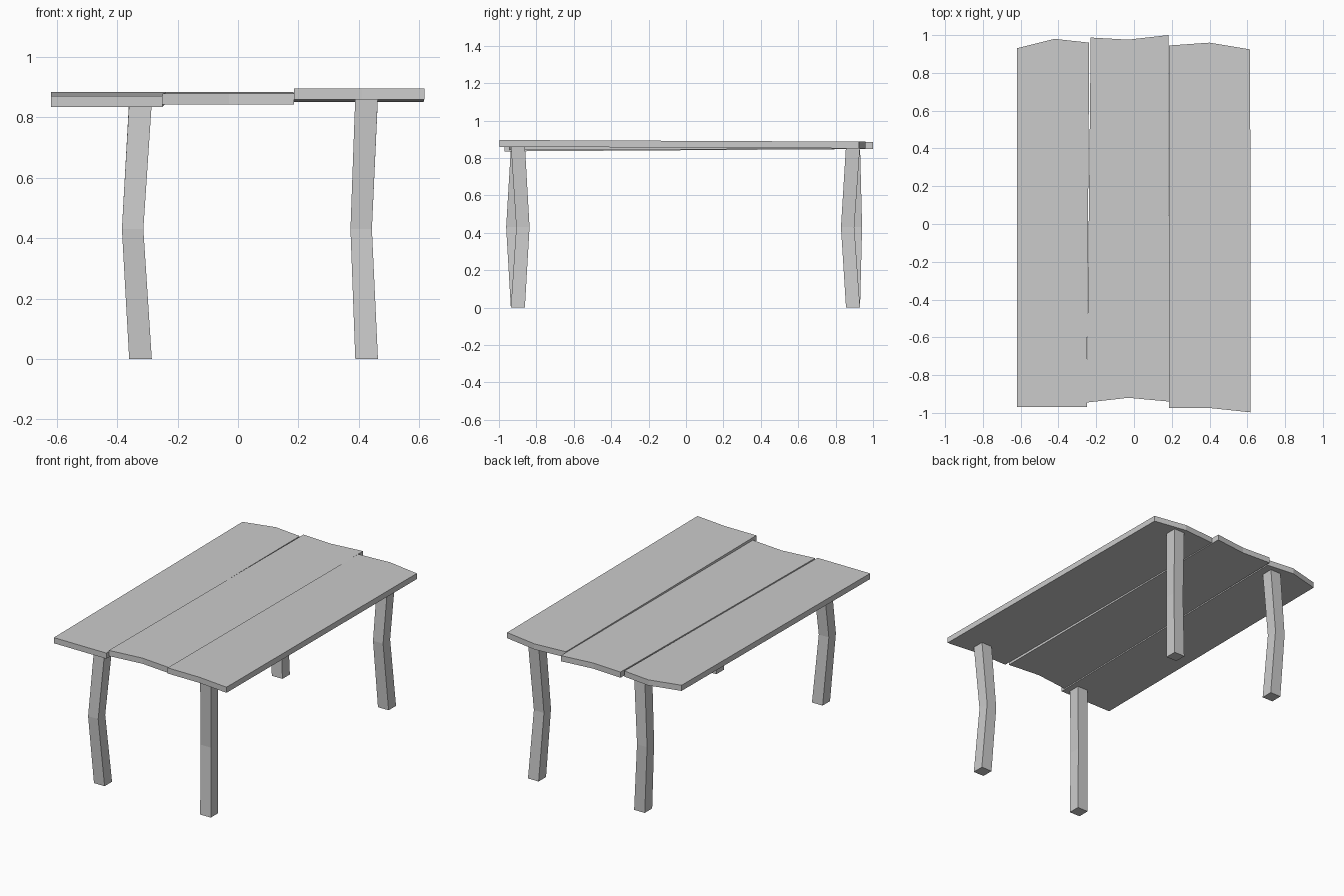
import bpy
import bmesh

cube = bpy.data.objects.get("Cube")
if cube:
    bpy.data.objects.remove(cube, do_unlink=True)

GREY = (0.6, 0.6, 0.6, 1)
mat = bpy.data.materials.new("plain grey")
mat.use_nodes = True
mat.diffuse_color = GREY
mat.node_tree.nodes["Principled BSDF"].inputs["Base Color"].default_value = GREY


def loft(name, rings):
    """Join matching rings of points into a closed solid."""
    bm = bmesh.new()
    loops = [[bm.verts.new(p) for p in ring] for ring in rings]
    n = len(loops[0])
    for low, high in zip(loops, loops[1:]):
        for i in range(n):
            j = (i + 1) % n
            bm.faces.new((low[i], low[j], high[j], high[i]))
    bm.faces.new(loops[0][::-1])
    bm.faces.new(loops[-1])
    bmesh.ops.recalc_face_normals(bm, faces=bm.faces)
    mesh = bpy.data.meshes.new(name)
    bm.to_mesh(mesh)
    bm.free()
    mesh.materials.append(mat)
    obj = bpy.data.objects.new(name, mesh)
    bpy.context.collection.objects.link(obj)


def plank(name, front, back, z_front, z_back, thick=0.036):
    """Board with uneven ends, tilted slightly along its length."""
    outline = front + back[::-1]

    def ring(lift):
        return [(x, y, z_front + (z_back - z_front) * (y + 1) / 2 + lift)
                for x, y in outline]
    loft(name, [ring(0), ring(thick)])


def leg(name, x, y, bend_x, bend_y, top, half=0.0375):
    """Square post with a kink at mid height."""
    rings = []
    for z, k, h in ((0, 0, half), (0.43, 1, half - 0.002), (top, 0, half)):
        cx, cy = x + k * bend_x, y + k * bend_y
        rings.append([(cx + sx * h, cy + sy * h, z)
                      for sx, sy in ((-1, -1), (1, -1), (1, 1), (-1, 1))])
    loft(name, rings)


# Table top: three uneven boards
plank("right_board", [(-0.62, -0.97), (-0.42, -0.97), (-0.25, -0.97)],
      [(-0.62, 0.93), (-0.42, 0.98), (-0.237, 0.96)], 0.835, 0.848)
plank("middle_board", [(-0.25, -0.945), (-0.03, -0.92), (0.186, -0.94)],
      [(-0.229, 0.987), (-0.03, 0.976), (0.182, 1.0)], 0.843, 0.849)
plank("left_board", [(0.186, -0.975), (0.41, -0.975), (0.617, -0.997)],
      [(0.186, 0.945), (0.4, 0.96), (0.615, 0.924)], 0.86, 0.851)

# Legs, each bent its own way
leg("front_right_leg", -0.323, -0.899, -0.026, -0.027, 0.85)
leg("back_right_leg", -0.323, 0.893, -0.026, 0.013, 0.86)
leg("front_left_leg", 0.426, -0.899, -0.018, 0.027, 0.87)
leg("back_left_leg", 0.426, 0.893, -0.018, -0.029, 0.865)
